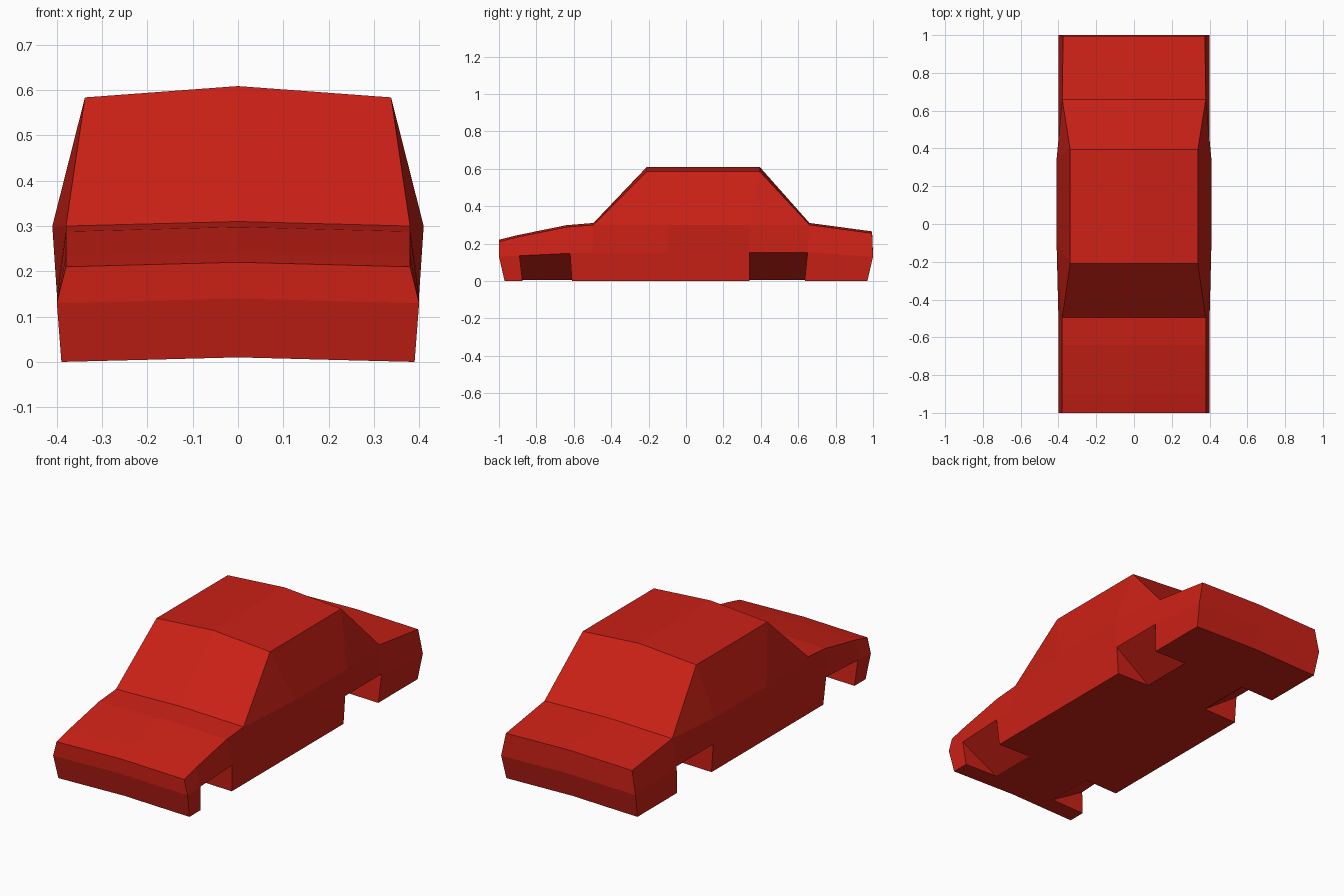
import bpy, bmesh

if "Cube" in bpy.data.objects:
    bpy.data.objects.remove(bpy.data.objects["Cube"])

# Stations front to back: sill y, waist (y, z), shoulder (x, y, z), roof edge y (None outside cabin)
STATIONS = [
    (-0.97, (-1.00, 0.13), (0.38, -1.00, 0.21), None),
    (-0.875, (-0.89, 0.135), (0.38, -0.90, 0.235), None),
    (-0.61, (-0.62, 0.148), (0.38, -0.64, 0.288), None),
    (-0.50, (-0.50, 0.15), (0.38, -0.495, 0.30), None),
    (-0.10, (-0.10, 0.15), (0.41, -0.10, 0.30), -0.21),
    (0.34, (0.34, 0.153), (0.41, 0.34, 0.30), 0.395),
    (0.635, (0.65, 0.153), (0.38, 0.66, 0.30), None),
    (0.97, (1.00, 0.13), (0.375, 0.995, 0.255), None),
]
ARCHES = (1, 5)  # segments that carry a wheel arch

bm = bmesh.new()


def make_station(sill_y, waist, shoulder, roof_y):
    """Half section: centre bottom, inner floor, sill, waist, shoulder, roof edge, centre top."""
    sx, sy, sz = shoulder
    pts = [(0, sill_y, 0.01), (0.19, sill_y, 0.005), (0.39, sill_y, 0),
           (0.40, *waist), shoulder]
    vs = [bm.verts.new(p) for p in pts]
    if roof_y is None:
        vs.append(vs[4])
        vs.append(bm.verts.new((0, sy, sz + 0.01)))
    else:
        vs.append(bm.verts.new((0.338, roof_y, 0.584)))
        vs.append(bm.verts.new((0, roof_y, 0.609)))
    return vs


def face(*vs):
    unique = list(dict.fromkeys(vs))
    if len(unique) > 2:
        bm.faces.new(unique)


rows = [make_station(*s) for s in STATIONS]

# Skin between stations, with wedge-shaped wheel arches
for i, (a, b) in enumerate(zip(rows, rows[1:])):
    for j in range(6):
        if i in ARCHES and j in (1, 2):
            continue
        face(a[j], a[j + 1], b[j + 1], b[j])
    if i in ARCHES:
        face(a[1], a[3], b[3], b[1])
        face(a[1], a[2], a[3])
        face(b[1], b[2], b[3])

# Nose and tail panels
for r in (rows[0], rows[-1]):
    mid = bm.verts.new((0, r[3].co.y, r[3].co.z + 0.01))
    face(r[0], r[1], r[2], r[3], mid)
    face(mid, r[3], r[4], r[6])

bmesh.ops.mirror(bm, geom=bm.verts[:] + bm.edges[:] + bm.faces[:],
                 axis='X', merge_dist=0.0005)
bmesh.ops.remove_doubles(bm, verts=bm.verts[:], dist=0.0005)
bmesh.ops.recalc_face_normals(bm, faces=bm.faces[:])

# Car body object
mesh = bpy.data.meshes.new("car_body")
bm.to_mesh(mesh)
bm.free()
body = bpy.data.objects.new("car_body", mesh)
bpy.context.collection.objects.link(body)

paint = bpy.data.materials.new("red_paint")
paint.diffuse_color = (0.6, 0.015, 0.008, 1)
paint.use_nodes = True
paint.node_tree.nodes["Principled BSDF"].inputs["Base Color"].default_value = paint.diffuse_color
mesh.materials.append(paint)
